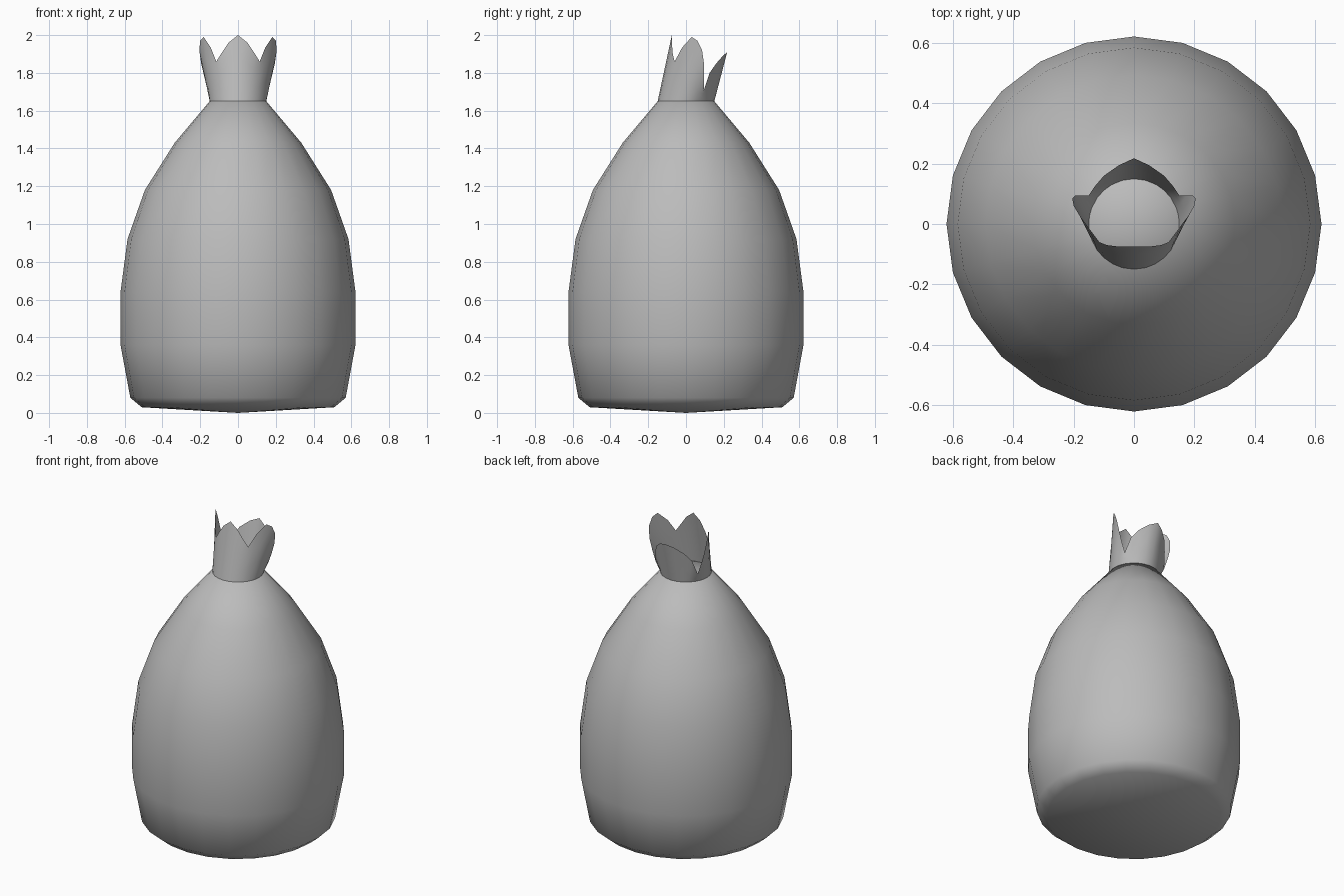
import bpy, math
from mathutils import Vector

if "Cube" in bpy.data.objects:
    bpy.data.objects.remove(bpy.data.objects["Cube"])

cloth = bpy.data.materials.new("grey cloth")
cloth.diffuse_color = (0.5, 0.5, 0.5, 1)
cloth.use_nodes = True
cloth.node_tree.nodes["Principled BSDF"].inputs["Base Color"].default_value = cloth.diffuse_color


def add_part(name, verts, faces, angle):
    mesh = bpy.data.meshes.new(name)
    mesh.from_pydata(verts, [], faces)
    mesh.materials.append(cloth)
    obj = bpy.data.objects.new(name, mesh)
    bpy.context.collection.objects.link(obj)
    bpy.ops.object.select_all(action='DESELECT')
    obj.select_set(True)
    bpy.context.view_layer.objects.active = obj
    bpy.ops.object.shade_smooth_by_angle(angle=math.radians(angle))
    return obj


# Sack body: (radius, height) profile spun in 24 steps, closed at both ends
SIDES = 24
profile = [(0.51, 0.03), (0.57, 0.08), (0.622, 0.36), (0.622, 0.64), (0.585, 0.92),
           (0.493, 1.18), (0.335, 1.43), (0.15, 1.65)]
verts = [(r * math.sin(2 * math.pi * i / SIDES), -r * math.cos(2 * math.pi * i / SIDES), z)
         for r, z in profile for i in range(SIDES)]
faces = []
for row in range(len(profile) - 1):
    for i in range(SIDES):
        j = (i + 1) % SIDES
        a, b = row * SIDES, (row + 1) * SIDES
        faces.append((a + i, a + j, b + j, b + i))
bottom, top = len(verts), len(verts) + 1
verts += [(0, 0, 0), (0, 0, 1.65)]
last = (len(profile) - 1) * SIDES
for i in range(SIDES):
    j = (i + 1) % SIDES
    faces.append((bottom, j, i))
    faces.append((top, last + i, last + j))
add_part("sack_body", verts, faces, 60)

# Gathered mouth: (base angle from front, rim x, y, z) for the right half
rim = [(0, 0, -0.075, 2.0), (15, 0.05, -0.075, 1.96), (28, 0.09, -0.07, 1.90),
       (42, 0.115, -0.06, 1.86), (55, 0.145, -0.02, 1.935), (70, 0.182, 0.03, 1.99),
       (80, 0.2, 0.06, 1.97), (90, 0.205, 0.085, 1.92), (100, 0.195, 0.095, 1.85),
       (110, 0.175, 0.095, 1.78), (125, 0.15, 0.095, 1.71), (138, 0.13, 0.125, 1.80),
       (150, 0.1, 0.16, 1.85), (165, 0.05, 0.195, 1.89), (180, 0, 0.218, 1.91)]
rim += [(360 - a, -x, y, z) for a, x, y, z in reversed(rim[1:-1])]
ROWS = 4
verts, faces = [], []
for row in range(ROWS):
    for a, x, y, z in rim:
        t = math.radians(a)
        base = Vector((0.15 * math.sin(t), -0.15 * math.cos(t), 1.65))
        verts.append(base.lerp(Vector((x, y, z)), row / (ROWS - 1)))
n = len(rim)
for row in range(ROWS - 1):
    for i in range(n):
        j = (i + 1) % n
        faces.append((row * n + i, row * n + j, (row + 1) * n + j, (row + 1) * n + i))
add_part("sack_mouth", verts, faces, 60)
